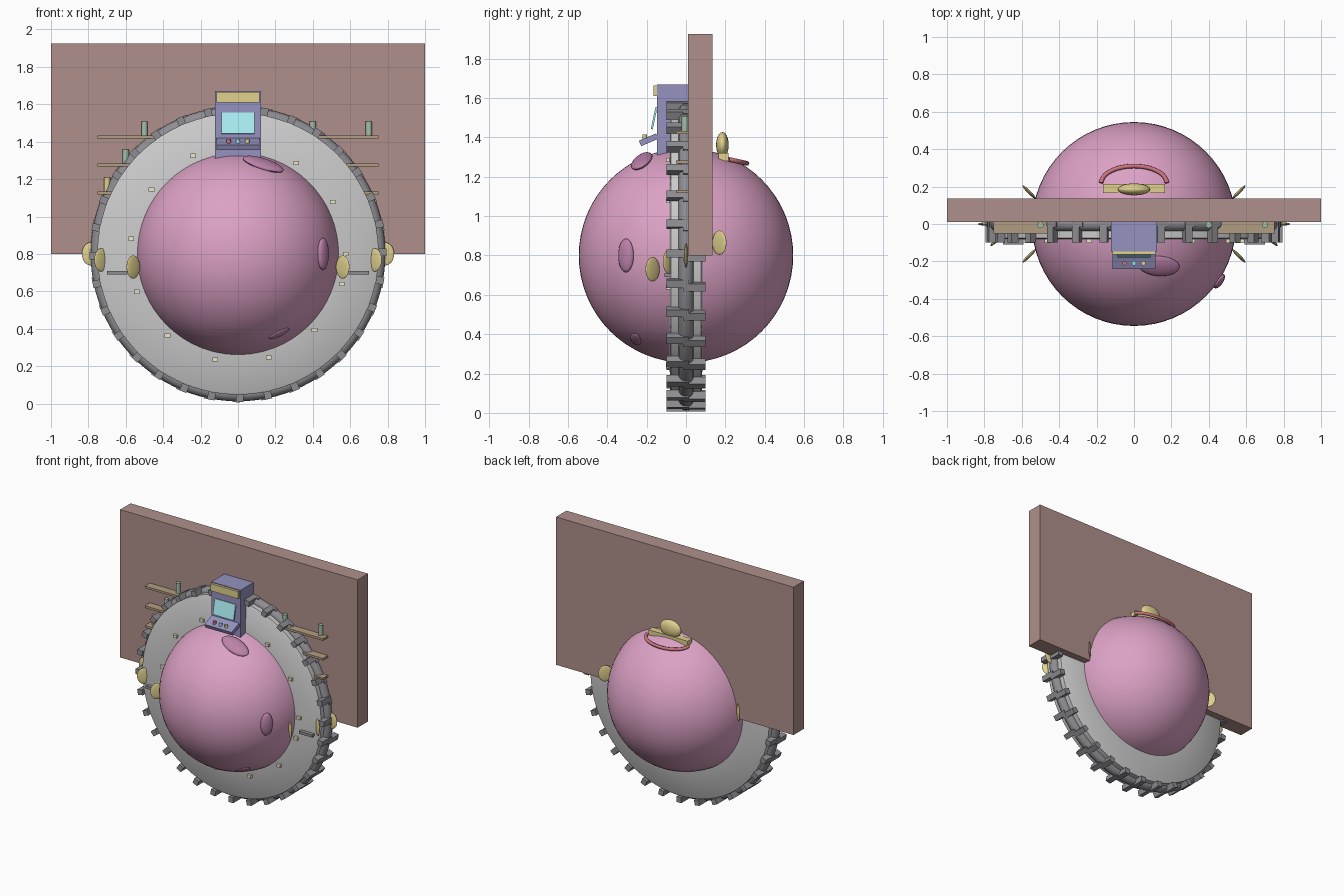
import bpy, bmesh, math
from mathutils import Vector, Matrix

if "Cube" in bpy.data.objects:
    bpy.data.objects.remove(bpy.data.objects["Cube"])

CZ = 0.80            # height of the wheel and ball centre
mats = {}
COLORS = {
    "pink": (0.72, 0.36, 0.56, 1), "plum": (0.50, 0.22, 0.40, 1),
    "brick": (0.43, 0.28, 0.26, 1), "yellow": (0.75, 0.64, 0.27, 1),
    "violet": (0.30, 0.29, 0.52, 1), "cyan": (0.40, 0.85, 0.90, 1),
    "red": (0.62, 0.18, 0.22, 1), "wood": (0.45, 0.34, 0.22, 1),
    "green": (0.36, 0.52, 0.40, 1), "cream": (0.85, 0.80, 0.60, 1),
    "dark": (0.27, 0.27, 0.29, 1),
}


def finish(ob, name, color=None, smooth=False):
    ob.name = name
    if color:
        if color not in mats:
            mats[color] = bpy.data.materials.new(color)
            mats[color].diffuse_color = COLORS[color]
        ob.data.materials.append(mats[color])
    if smooth:
        bpy.ops.object.select_all(action='DESELECT')
        ob.select_set(True)
        bpy.context.view_layer.objects.active = ob
        bpy.ops.object.shade_smooth_by_angle(angle=math.radians(40))
    return ob


def from_bmesh(bm, name, color=None, smooth=False):
    bmesh.ops.recalc_face_normals(bm, faces=bm.faces)
    me = bpy.data.meshes.new(name)
    bm.to_mesh(me)
    bm.free()
    ob = bpy.data.objects.new(name, me)
    bpy.context.collection.objects.link(ob)
    return finish(ob, name, color, smooth)


def box(name, loc, size, color=None, rot_x=0):
    bm = bmesh.new()
    m = Matrix.Translation(loc) @ Matrix.Rotation(rot_x, 4, 'X') @ Matrix.Diagonal((*size, 1))
    bmesh.ops.create_cube(bm, size=1, matrix=m)
    return from_bmesh(bm, name, color)


def ellipsoid(name, loc, radii, color, rot=Matrix.Identity(4), seg=24):
    bm = bmesh.new()
    m = Matrix.Translation(loc) @ rot @ Matrix.Diagonal((*radii, 1))
    bmesh.ops.create_uvsphere(bm, u_segments=seg, v_segments=seg // 2, radius=1, matrix=m)
    return from_bmesh(bm, name, color, True)


def cylinder(name, loc, r, h, color, seg=16, r2=None):
    bm = bmesh.new()
    bmesh.ops.create_cone(bm, cap_ends=True, segments=seg, radius1=r,
                          radius2=r if r2 is None else r2, depth=h,
                          matrix=Matrix.Translation(loc))
    return from_bmesh(bm, name, color, True)


# Back wall and big ball
box("wall", (0, 0.073, 1.362), (2, 0.125, 1.125), "brick")
ellipsoid("ball", (0, 0, CZ), (0.545,) * 3, "pink", seg=64)

# Wheel disc: profile spun round the y axis, with a groove for the rim tube
bm = bmesh.new()
profile = [(0.45, -0.085), (0.745, -0.08), (0.752, -0.075), (0.752, -0.03), (0.72, -0.02),
           (0.72, 0.02), (0.752, 0.03), (0.752, 0.075), (0.745, 0.08), (0.45, 0.085)]
vs = [bm.verts.new((r, y, CZ)) for r, y in profile]
es = [bm.edges.new((vs[i], vs[(i + 1) % len(vs)])) for i in range(len(vs))]
bmesh.ops.spin(bm, geom=vs + es, cent=(0, 0, CZ), axis=(0, 1, 0),
               angle=math.tau, steps=96, use_merge=True)
bmesh.ops.remove_doubles(bm, verts=bm.verts, dist=1e-4)
from_bmesh(bm, "wheel_disc", None, True)

bpy.ops.mesh.primitive_torus_add(major_radius=0.75, minor_radius=0.038, major_segments=96,
                                 minor_segments=16, location=(0, 0, CZ),
                                 rotation=(math.pi / 2, 0, 0))
finish(bpy.context.object, "rim_tube", "dark", True)

# Tread blocks: two staggered rows around the rim
bm = bmesh.new()
for i in range(32):
    for side in (-1, 1):
        a = math.tau * i / 32 + side * 0.012
        m = (Matrix.Translation((0, 0, CZ)) @ Matrix.Rotation(a, 4, 'Y')
             @ Matrix.Translation((0.772, side * 0.042, 0))
             @ Matrix.Diagonal((0.042, 0.114, 0.04, 1)))
        bmesh.ops.create_cube(bm, size=1, matrix=m)
from_bmesh(bm, "tread_blocks", "dark")

# Small studs round the front of the disc
bm = bmesh.new()
for i in range(13):
    a = i * 0.5
    m = (Matrix.Translation((0.577 * math.cos(a), -0.09, CZ + 0.577 * math.sin(a)))
         @ Matrix.Diagonal((0.03, 0.024, 0.022, 1)))
    bmesh.ops.create_cube(bm, size=1, matrix=m)
from_bmesh(bm, "disc_studs", "cream")

# Side flaps and little bars, mirrored left and right
for s in (-1, 1):
    for i, (x, y, z, ang) in enumerate([(0.56, -0.17, 0.73, -45), (0.73, -0.085, 0.768, -40),
                                        (0.785, 0, 0.80, 0), (0.56, 0.17, 0.865, 45)]):
        a = math.radians(ang) if s > 0 else math.pi - math.radians(ang)
        ellipsoid(f"flap_{i}_{s}", (s * x, y, z), (0.05, 0.009, 0.062), "yellow",
                  Matrix.Rotation(a, 4, 'Z'))
    box(f"side_bar_{s}", (s * 0.645, -0.09, 0.70), (0.11, 0.04, 0.02), "dark")


# Spots lying flat on the ball
def spot(name, loc, long_axis, rl, rw, rn):
    n = (Vector(loc) - Vector((0, 0, CZ))).normalized()
    u = Vector(long_axis)
    u = (u - n * u.dot(n)).normalized()
    rot = Matrix((u, n.cross(u), n)).transposed().to_4x4()
    ellipsoid(name, loc, (rl, rw, rn), "plum", rot)


spot("spot_top", (0.135, -0.225, 1.28), (1, -0.1, -0.3), 0.115, 0.058, 0.022)
spot("spot_side", (0.455, -0.305, 0.80), (0, 0, 1), 0.086, 0.045, 0.022)
spot("spot_low", (0.22, -0.255, 0.375), (1, 0, 0.4), 0.06, 0.03, 0.012)

# Arcade cabinet
box("cabinet_body", (0, -0.068, 1.49), (0.245, 0.157, 0.36), "violet")
box("cabinet_marquee", (0, -0.155, 1.637), (0.23, 0.018, 0.055), "yellow")
box("cabinet_screen", (0, -0.162, 1.498), (0.175, 0.01, 0.115), "cyan", -0.21)
box("cabinet_panel", (0, -0.19, 1.388), (0.23, 0.095, 0.03), "violet", 0.4)
for x, c in ((-0.05, "red"), (0, "cyan"), (0.05, "yellow")):
    cylinder("panel_button", (x, -0.21, 1.402), 0.012, 0.025, c, 12)

# Wall shelves with bottles
for s in (-1, 1):
    for z in (1.425, 1.275, 1.125):
        box(f"shelf_{s}_{z}", (s * 0.555, -0.02, z), (0.39, 0.06, 0.016), "wood")
for x, z, c in ((-0.5, 1.433, "green"), (-0.6, 1.283, "green"), (-0.7, 1.133, "yellow"),
                (0.4, 1.433, "green"), (0.7, 1.433, "green")):
    cylinder("bottle", (x, -0.005, z + 0.038), 0.017, 0.076, c)

# Bar, bulb and red arc on the rear top of the ball
box("rear_bar", (0, 0.19, 1.30), (0.33, 0.05, 0.04), "yellow")
ellipsoid("rear_bulb", (0, 0.185, 1.362), (0.088, 0.032, 0.065), "yellow")
cu = bpy.data.curves.new("rear_arc", 'CURVE')
cu.dimensions = '3D'
cu.bevel_depth = 0.012
cu.bevel_resolution = 2
cu.use_fill_caps = True
sp = cu.splines.new('POLY')
sp.points.add(24)
for i, p in enumerate(sp.points):
    t = math.pi * i / 24
    p.co = (0.175 * math.cos(t), 0.22 + 0.09 * math.sin(t), 1.288 - 0.02 * math.sin(t), 1)
arc = bpy.data.objects.new("rear_arc", cu)
bpy.context.collection.objects.link(arc)
finish(arc, "rear_arc", "red")

for m in bpy.data.materials:
    if m.users and not m.is_grease_pencil:
        m.use_nodes = True
        m.node_tree.nodes["Principled BSDF"].inputs["Base Color"].default_value = m.diffuse_color
